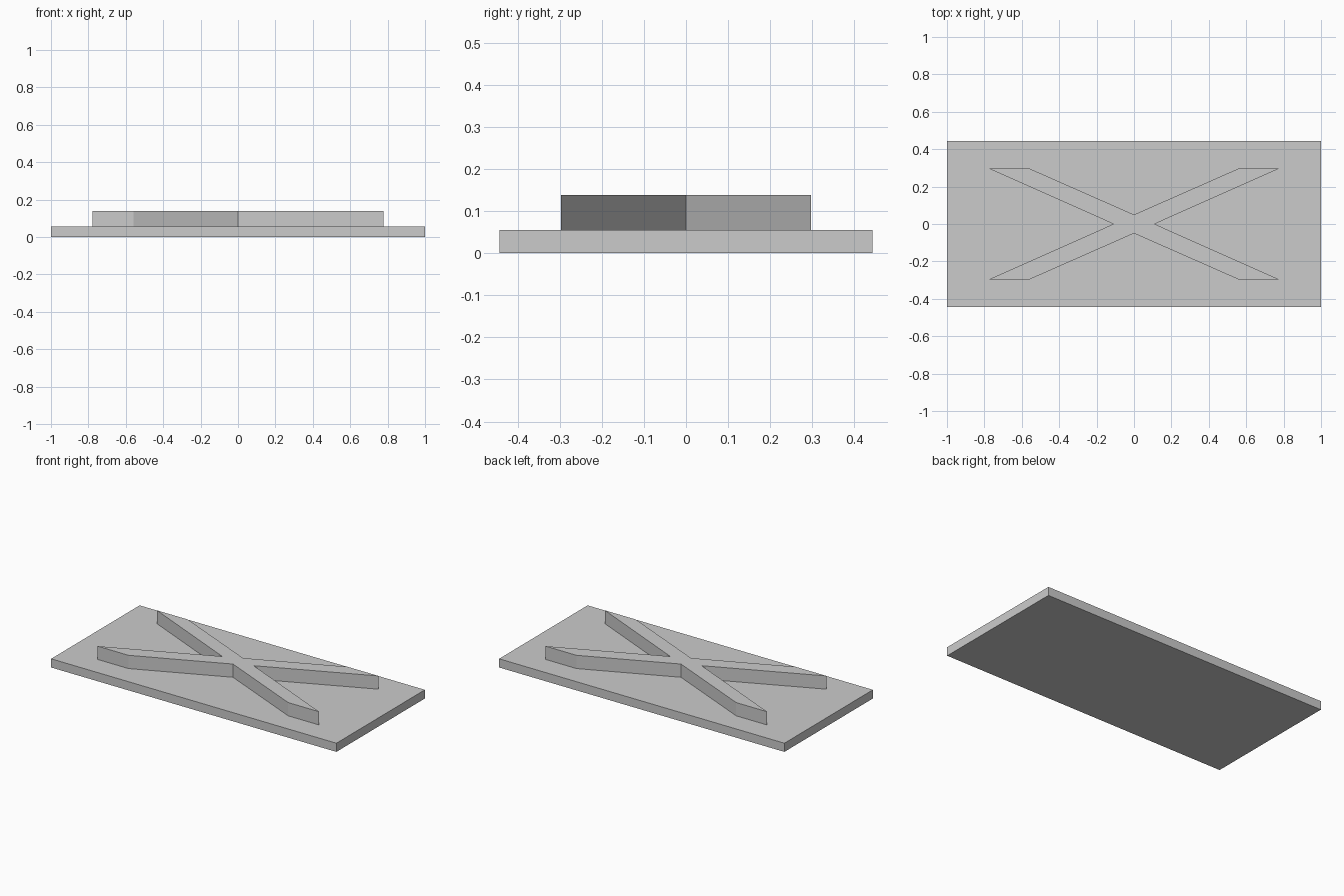
import bpy
import bmesh

cube = bpy.data.objects.get("Cube")
if cube:
    bpy.data.objects.remove(cube, do_unlink=True)

GREY = (0.6, 0.6, 0.6, 1.0)
grey = bpy.data.materials.new("plain grey")
grey.use_nodes = True
grey.diffuse_color = GREY
grey.node_tree.nodes["Principled BSDF"].inputs["Base Color"].default_value = GREY


def prism(name, outline, z0, z1):
    """Extrude a flat outline from z0 up to z1."""
    bm = bmesh.new()
    base = bm.faces.new([bm.verts.new((x, y, z0)) for x, y in outline])
    top = bmesh.ops.extrude_face_region(bm, geom=[base], use_keep_orig=True)["geom"]
    verts = [v for v in top if isinstance(v, bmesh.types.BMVert)]
    bmesh.ops.translate(bm, verts=verts, vec=(0, 0, z1 - z0))
    bmesh.ops.recalc_face_normals(bm, faces=bm.faces)
    mesh = bpy.data.meshes.new(name)
    bm.to_mesh(mesh)
    bm.free()
    mesh.materials.append(grey)
    obj = bpy.data.objects.new(name, mesh)
    bpy.context.collection.objects.link(obj)
    return obj


# Flat rectangular base
W, D, BASE_TOP = 1.0, 0.443, 0.055
prism("base_plate", [(-W, -D), (W, -D), (W, D), (-W, D)], 0, BASE_TOP)

# Raised diagonal cross: one quarter outline mirrored to a full loop
quarter = [(0.11, 0), (0.777, 0.297), (0.56, 0.297), (0, 0.05)]
half = quarter + [(-x, y) for x, y in reversed(quarter[:3])]
cross = half + [(x, -y) for x, y in reversed(half[1:-1])]
prism("raised_cross", cross, BASE_TOP, 0.139)
